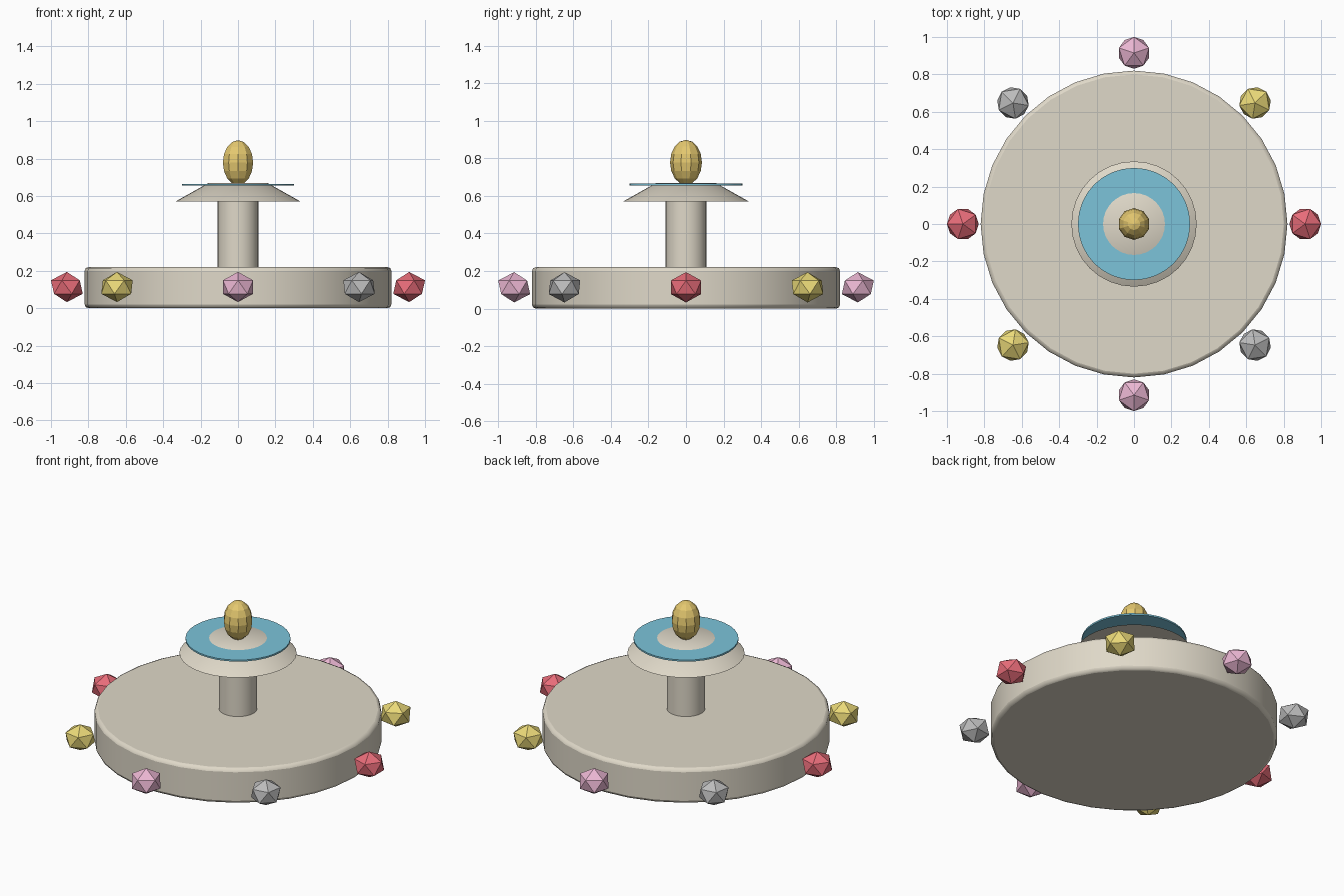
import bpy, math

if "Cube" in bpy.data.objects:
    bpy.data.objects.remove(bpy.data.objects["Cube"])

def mat(name, rgb):
    m = bpy.data.materials.new(name)
    m.diffuse_color = (*rgb, 1)
    m.use_nodes = True
    m.node_tree.nodes["Principled BSDF"].inputs["Base Color"].default_value = m.diffuse_color
    return m

STONE = mat("stone", (0.74, 0.69, 0.58))
WATER = mat("water", (0.20, 0.55, 0.70))
GOLD = mat("gold", (0.78, 0.58, 0.16))
GEMS = [mat("red", (0.80, 0.15, 0.19)), mat("yellow", (0.83, 0.70, 0.19)),
        mat("pink", (0.83, 0.47, 0.65)), mat("silver", (0.50, 0.50, 0.50))]

def finish(name, material, smooth=True):
    o = bpy.context.object
    o.name = name
    o.data.materials.append(material)
    if smooth:
        bpy.ops.object.shade_smooth_by_angle(angle=math.radians(35))
    return o

def frustum(name, r1, r2, z1, z2, sides, material):
    bpy.ops.mesh.primitive_cone_add(vertices=sides, radius1=r1, radius2=r2,
                                    depth=z2 - z1, location=(0, 0, (z1 + z2) / 2))
    return finish(name, material)

# Round base with softened rims
base = frustum("base", 0.82, 0.82, 0, 0.22, 32, STONE)
bevel = base.modifiers.new("rim", 'BEVEL')
bevel.width = 0.02
bevel.segments = 2
bevel.limit_method = 'ANGLE'

# Column, flared upper tier and thin water disc
frustum("column", 0.11, 0.11, 0.20, 0.60, 24, STONE)
frustum("upper_tier", 0.335, 0.16, 0.57, 0.668, 32, STONE)
frustum("water_disc", 0.30, 0.30, 0.655, 0.665, 32, WATER)

# Egg-shaped finial
bpy.ops.mesh.primitive_uv_sphere_add(segments=10, ring_count=8, radius=1,
                                     location=(0, 0, 0.778))
finish("finial", GOLD, False).scale = (0.085, 0.085, 0.12)

# Eight faceted gems around the base
for i in range(8):
    a = i * math.pi / 4
    bpy.ops.mesh.primitive_ico_sphere_add(
        subdivisions=1, radius=0.095, rotation=(0, 0, a),
        location=(0.915 * math.cos(a), 0.915 * math.sin(a), 0.113))
    finish(f"gem_{i + 1}", GEMS[i % 4], False).scale.z = 0.85
